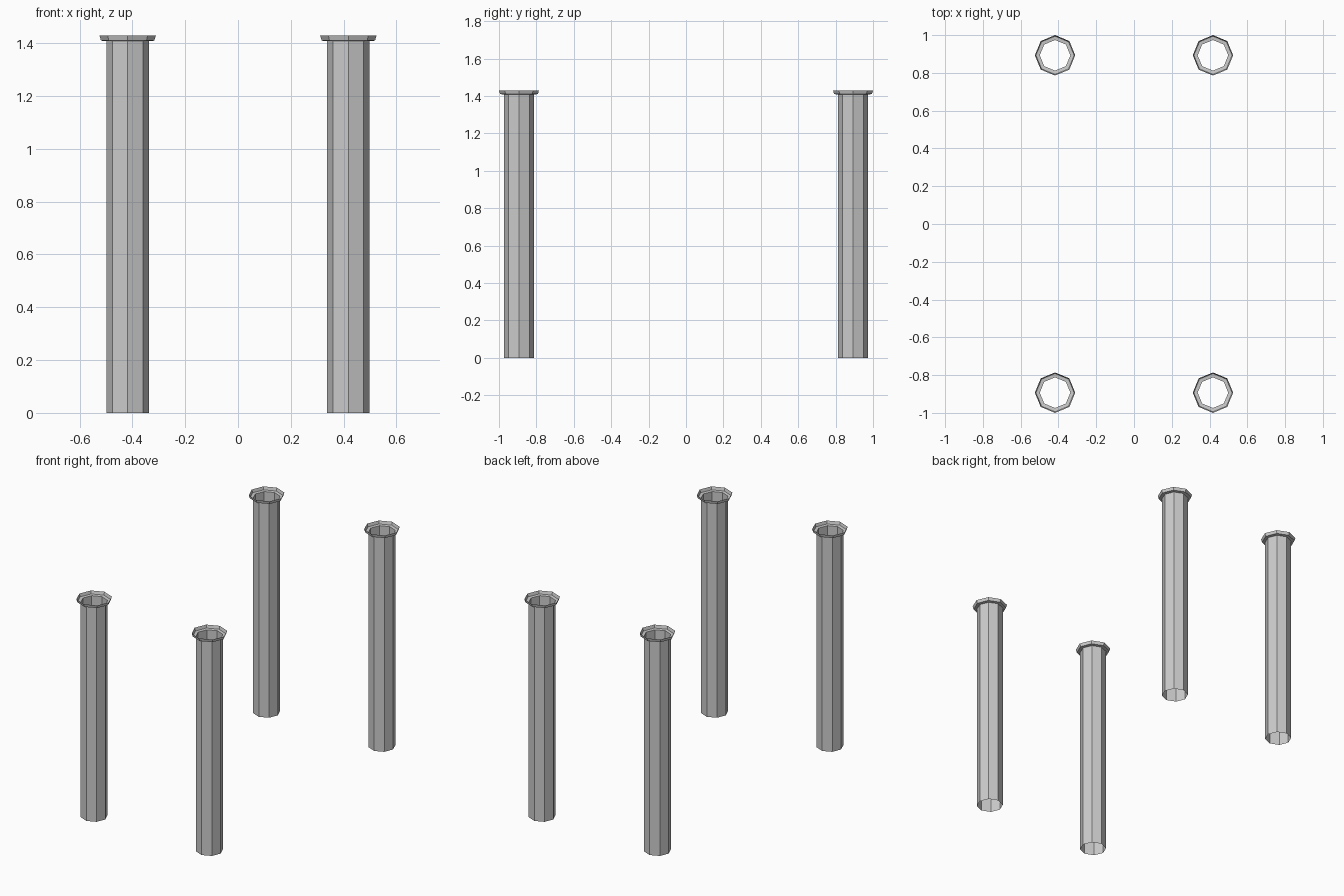
import bpy
from math import cos, sin, pi

if "Cube" in bpy.data.objects:
    bpy.data.objects.remove(bpy.data.objects["Cube"])

SIDES = 8
# (radius, height): hollow shaft, flat ledge, flared open lip
PROFILE = [(0.081, 0.0), (0.081, 1.408), (0.101, 1.41), (0.107, 1.43)]


def revolve(name, profile, location):
    verts = [(r * cos(2 * pi * i / SIDES), r * sin(2 * pi * i / SIDES), z)
             for r, z in profile for i in range(SIDES)]
    faces = []
    for k in range(len(profile) - 1):
        for i in range(SIDES):
            j = (i + 1) % SIDES
            a, b = k * SIDES, (k + 1) * SIDES
            faces.append((a + i, a + j, b + j, b + i))
    mesh = bpy.data.meshes.new(name)
    mesh.from_pydata(verts, [], faces)
    obj = bpy.data.objects.new(name, mesh)
    obj.location = location
    bpy.context.collection.objects.link(obj)
    return obj


# Four open posts, one at each corner
for side, x in (("left", -0.418), ("right", 0.418)):
    for end, y in (("front", -0.893), ("back", 0.893)):
        revolve(f"{end}_{side}_post", PROFILE, (x, y, 0))
